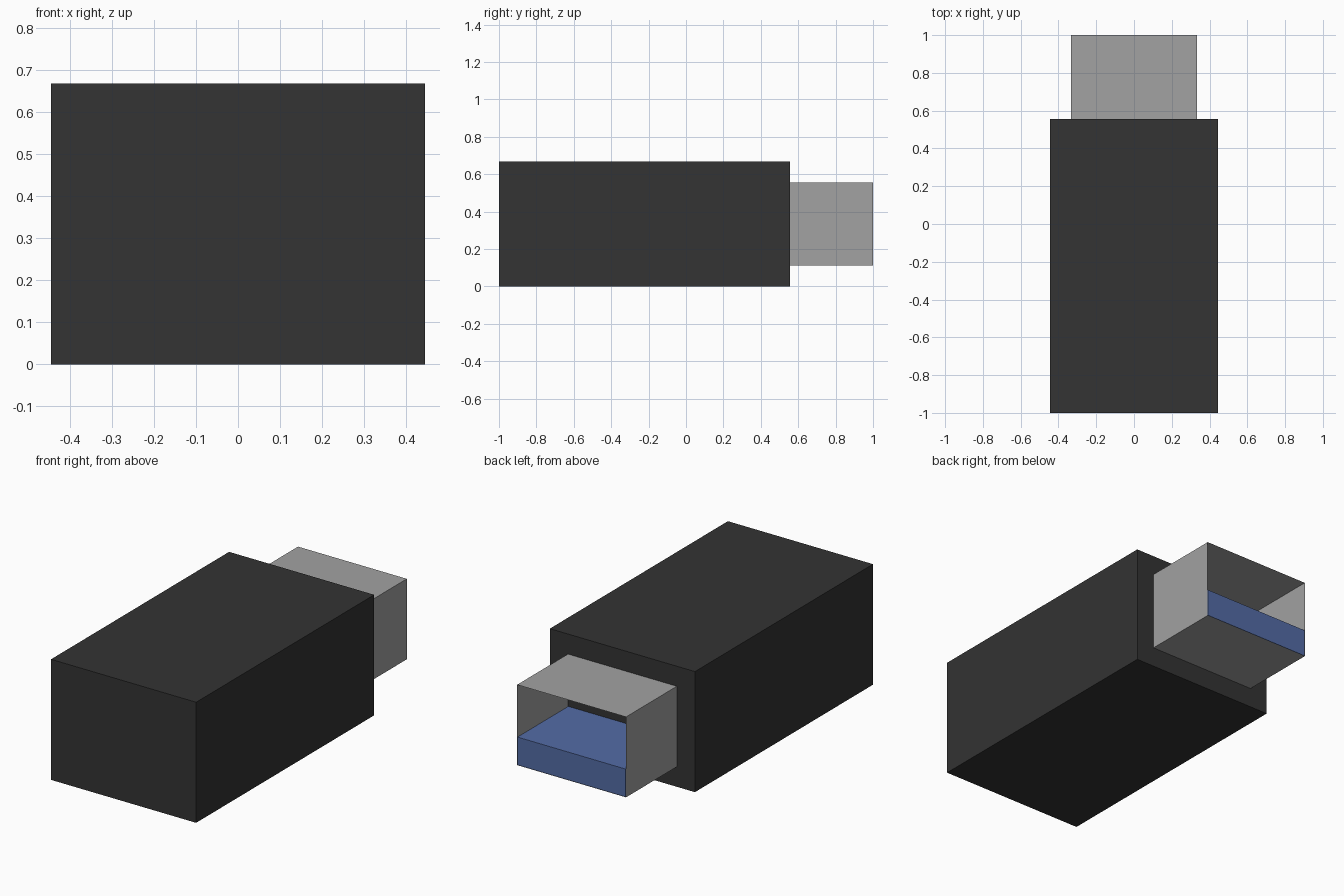
import bpy, bmesh

cube = bpy.data.objects.get("Cube")
if cube:
    bpy.data.objects.remove(cube, do_unlink=True)


def material(name, rgb):
    mat = bpy.data.materials.new(name)
    mat.use_nodes = True
    mat.diffuse_color = (*rgb, 1)
    mat.node_tree.nodes["Principled BSDF"].inputs["Base Color"].default_value = (*rgb, 1)
    return mat


def box(name, x, y, z, mat, open_ends=False):
    """Box from (min, max) ranges; open_ends drops the faces across y."""
    bm = bmesh.new()
    bmesh.ops.create_cube(bm, size=1)
    if open_ends:
        ends = [f for f in bm.faces if abs(f.normal.y) > 0.9]
        bmesh.ops.delete(bm, geom=ends, context='FACES_ONLY')
    for v in bm.verts:
        v.co = [r[0] + (c + 0.5) * (r[1] - r[0]) for c, r in zip(v.co, (x, y, z))]
    mesh = bpy.data.meshes.new(name)
    bm.to_mesh(mesh)
    bm.free()
    mesh.materials.append(mat)
    obj = bpy.data.objects.new(name, mesh)
    bpy.context.collection.objects.link(obj)
    return obj


black = material("black_plastic", (0.033, 0.033, 0.033))
metal = material("grey_metal", (0.36, 0.36, 0.36))
blue = material("blue_plastic", (0.087, 0.15, 0.381))

# Solid casing
box("casing", (-0.444, 0.444), (-1, 0.556), (0, 0.667), black)

# Thin sheet sleeve, open at the back
box("plug_sleeve", (-0.333, 0.333), (0.556, 1), (0.111, 0.556), metal, open_ends=True)

# Contact block on the sleeve floor, just clear of the sheet
box("contact_block", (-0.331, 0.331), (0.556, 1), (0.113, 0.267), blue)
